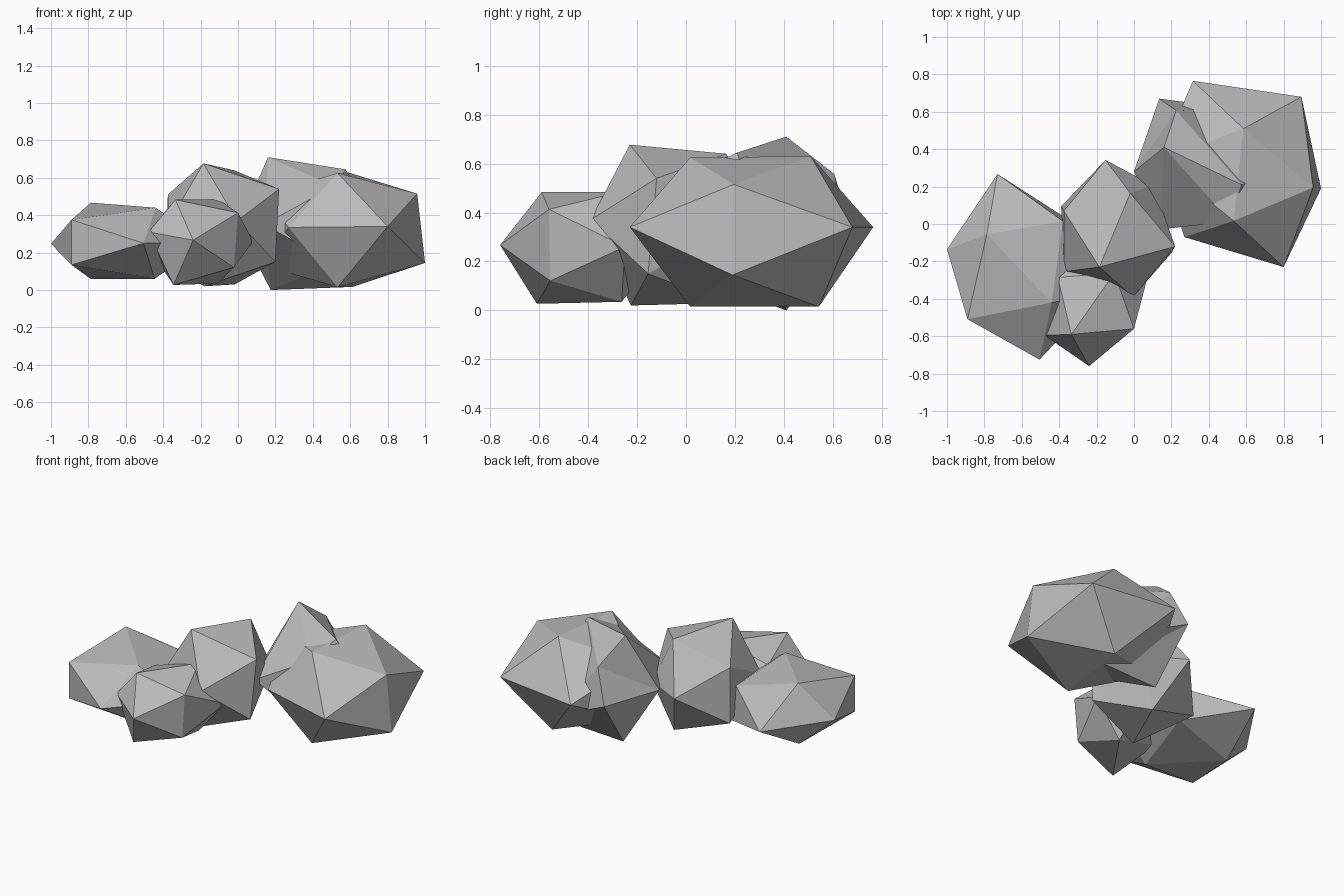
import bpy
import bmesh
from math import radians, sqrt
from itertools import product
from mathutils import Matrix, Vector

GOLDEN = (1 + sqrt(5)) / 2

default_cube = bpy.data.objects.get("Cube")
if default_cube:
    bpy.data.objects.remove(default_cube, do_unlink=True)


def make_material(name, colour):
    material = bpy.data.materials.new(name)
    material.use_nodes = True
    material.diffuse_color = colour
    shader = material.node_tree.nodes["Principled BSDF"]
    shader.inputs["Base Color"].default_value = colour
    shader.inputs["Roughness"].default_value = 0.9
    return material


stone_grey = make_material("stone grey", (0.5, 0.5, 0.5, 1))


def golden_corners():
    """Corners of three crossed golden rectangles, the twelve points of an icosahedron."""
    for short, long in product((-1 / GOLDEN, 1 / GOLDEN), (-1, 1)):
        yield Vector((0, short, long))
        yield Vector((long, 0, short))
        yield Vector((short, long, 0))


def make_rock(name, centre, size, turn, chips):
    """Stretched and turned icosahedron; each chip drags the nearest corner to it."""
    place = (Matrix.Translation(centre)
             @ Matrix.Rotation(radians(turn), 4, "Z")
             @ Matrix.Diagonal((*size, 1)))
    bm = bmesh.new()
    for corner in golden_corners():
        bm.verts.new(place @ corner)
    bmesh.ops.convex_hull(bm, input=bm.verts[:])
    for chip in map(Vector, chips):
        nearest = min(bm.verts, key=lambda vert: (vert.co - chip).length)
        nearest.co = chip
    bmesh.ops.recalc_face_normals(bm, faces=bm.faces[:])

    mesh = bpy.data.meshes.new(name)
    bm.to_mesh(mesh)
    bm.free()
    mesh.materials.append(stone_grey)
    rock = bpy.data.objects.new(name, mesh)
    bpy.context.scene.collection.objects.link(rock)
    return rock


# Largest boulder at the left end
make_rock("large_boulder", (.57, .28, .32), (.44, .43, .305), -8, [
    (.8, -.23, .34), (.27, -.07, .335), (.315, .765, .34), (.895, .68, .34),
    (.958, .195, .515), (1, .19, .145), (.585, .51, .63)])

# Boulder leaning into its back
make_rock("back_boulder", (.37, .31, .35), (.33, .355, .335), -64, [
    (.16, .41, .71), (.575, .21, .645), (.175, .41, 0),
    (0, .28, .34), (.135, .67, .34), (.52, .62, .165)])

# Round boulder in the middle
make_rock("middle_boulder", (-.095, -.03, .345), (.32, .32, .315), -23, [
    (-.185, -.23, .677), (-.02, .165, .64), (-.005, -.39, .37),
    (-.375, -.255, .35), (.105, .205, .34), (.22, -.12, .54),
    (-.375, .07, .51), (-.18, -.225, .02)])

# Small rock in front
make_rock("front_rock", (-.215, -.42, .26), (.235, .31, .225), -35, [
    (-.335, -.59, .483), (-.24, -.76, .267), (-.478, -.595, .31),
    (0, -.56, .413), (-.345, -.61, .027)])

# Low, flat rock at the right end
make_rock("flat_rock", (-.617, -.245, .255), (.38, .4, .195), 44, [
    (-.787, -.055, .467), (-.44, -.42, .44), (-.505, -.725, .25),
    (-1, -.135, .247), (-.73, .267, .25), (-.38, .015, .37)])
